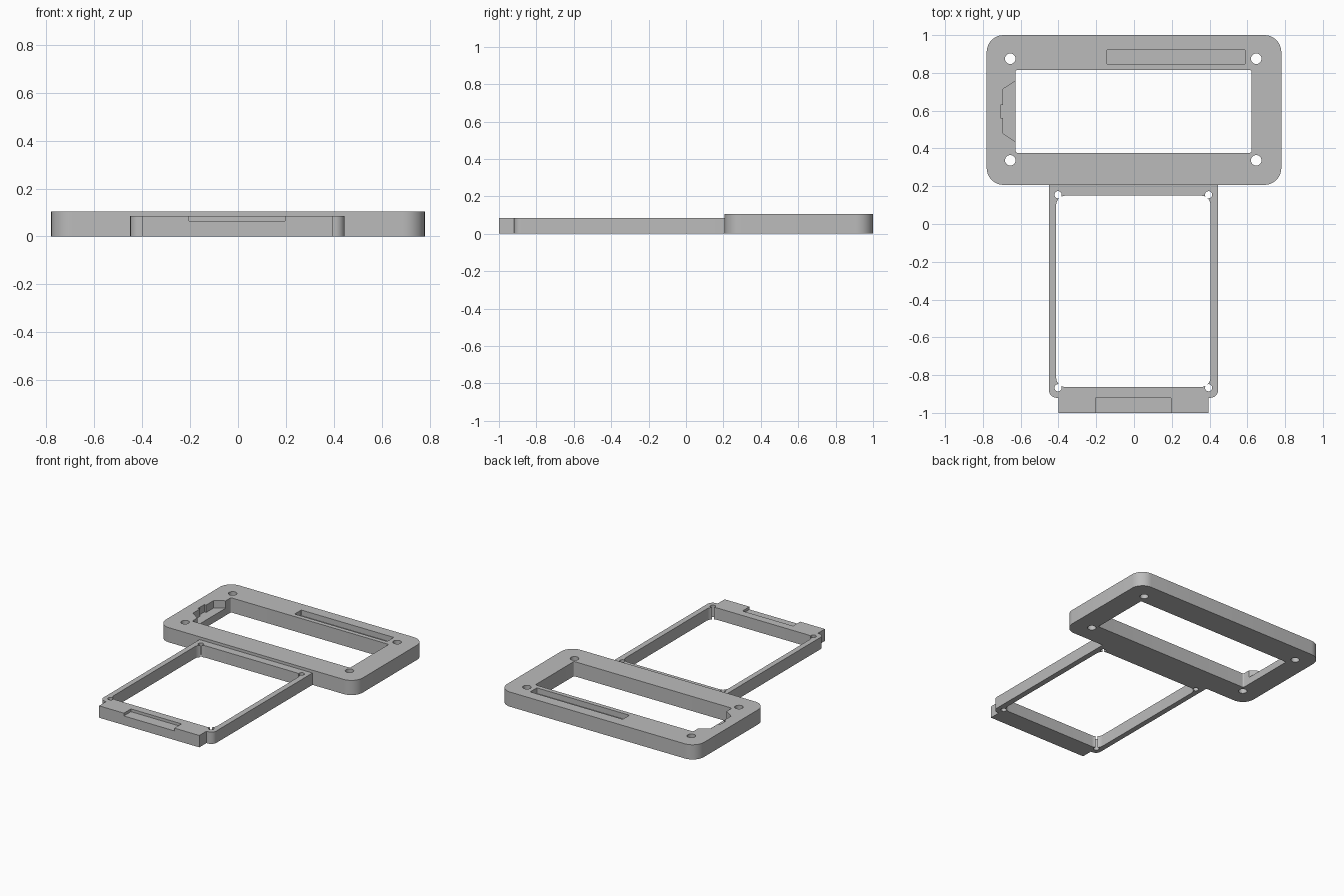
import bpy, bmesh
from math import sin, cos, pi, radians

cube = bpy.data.objects.get("Cube")
if cube:
    bpy.data.objects.remove(cube, do_unlink=True)

grey = bpy.data.materials.new("plain grey")
grey.use_nodes = True
colour = (0.5, 0.5, 0.5, 1)
grey.diffuse_color = colour
grey.node_tree.nodes["Principled BSDF"].inputs["Base Color"].default_value = colour


def rounded(x0, x1, y0, y1, r_low=0, r_high=0, steps=10):
    """Rectangle outline with separate radii for the low-y and high-y corners."""
    pts = []
    corners = ((x1, y1, -1, -1, r_high), (x0, y1, 1, -1, r_high),
               (x0, y0, 1, 1, r_low), (x1, y0, -1, 1, r_low))
    for i, (x, y, sx, sy, r) in enumerate(corners):
        if r == 0:
            pts.append((x, y))
            continue
        for k in range(steps + 1):
            a = (i + k / steps) * pi / 2
            pts.append((x + sx * r + r * cos(a), y + sy * r + r * sin(a)))
    return pts


def circle(x, y, r, n=32):
    return [(x + r * cos(2 * pi * k / n), y + r * sin(2 * pi * k / n)) for k in range(n)]


def prism(name, outline, z0, z1):
    bm = bmesh.new()
    base = bm.faces.new([bm.verts.new((x, y, z0)) for x, y in outline])
    top = bmesh.ops.extrude_face_region(bm, geom=[base])["geom"]
    bmesh.ops.translate(bm, vec=(0, 0, z1 - z0),
                        verts=[v for v in top if isinstance(v, bmesh.types.BMVert)])
    bmesh.ops.recalc_face_normals(bm, faces=bm.faces)
    mesh = bpy.data.meshes.new(name)
    bm.to_mesh(mesh)
    bm.free()
    mesh.materials.append(grey)
    obj = bpy.data.objects.new(name, mesh)
    bpy.context.collection.objects.link(obj)
    return obj


def carve(obj, cuts):
    """Cut each (outline, bottom, top) prism from the part, then drop the cutters."""
    cutters = []
    for outline, z0, z1 in cuts:
        cutter = prism("cutter", outline, z0, z1)
        cutter.hide_render = True
        mod = obj.modifiers.new("cut", 'BOOLEAN')
        mod.operation, mod.solver, mod.object = 'DIFFERENCE', 'EXACT', cutter
        cutters.append(cutter)
    graph = bpy.context.evaluated_depsgraph_get()
    result = bpy.data.meshes.new_from_object(obj.evaluated_get(graph))
    obj.modifiers.clear()
    obj.data = result
    for cutter in cutters:
        bpy.data.objects.remove(cutter, do_unlink=True)


def smooth(obj):
    bpy.ops.object.select_all(action='DESELECT')
    obj.select_set(True)
    bpy.context.view_layer.objects.active = obj
    bpy.ops.object.shade_smooth_by_angle(angle=radians(30))


LOW, HIGH = -0.1, 0.2      # through cuts
PLATE, FRAME = 0.105, 0.085  # part heights
JOIN = 0.207

# Wide rear bezel with window, screw holes, long slot and side notch
bezel = prism("rear_bezel", rounded(-0.78, 0.78, JOIN, 1, 0.09, 0.09), 0, PLATE)
notch = [(-0.6, 0.774), (-0.63, 0.755), (-0.693, 0.715), (-0.693, 0.63), (-0.708, 0.63),
         (-0.708, 0.56), (-0.693, 0.56), (-0.693, 0.48), (-0.63, 0.437), (-0.6, 0.417)]
cuts = [(rounded(-0.627, 0.623, 0.377, 0.815, 0.01, 0.01), LOW, HIGH),
        (rounded(-0.145, 0.588, 0.847, 0.922, 0.005, 0.005), 0.065, HIGH),
        (notch, 0.052, HIGH)]
cuts += [(circle(x, y, 0.028), LOW, HIGH) for x in (-0.655, 0.647) for y in (0.337, 0.875)]
carve(bezel, cuts)
smooth(bezel)

# Slim front frame with rounded window and corner pin holes
frame = prism("front_frame", rounded(-0.45, 0.445, -0.92, JOIN, 0.04, 0), 0, FRAME)
cuts = [(rounded(-0.412, 0.405, -0.863, 0.15, 0.05, 0.05), LOW, HIGH)]
cuts += [(circle(x, y, 0.019), LOW, HIGH) for x in (-0.402, 0.395) for y in (-0.867, 0.155)]
carve(frame, cuts)
smooth(frame)

# Front tab with a shallow open recess
tab = prism("front_tab", rounded(-0.4, 0.394, -1, -0.92), 0, FRAME)
carve(tab, [(rounded(-0.204, 0.197, -1.1, -0.92), 0.065, HIGH)])
